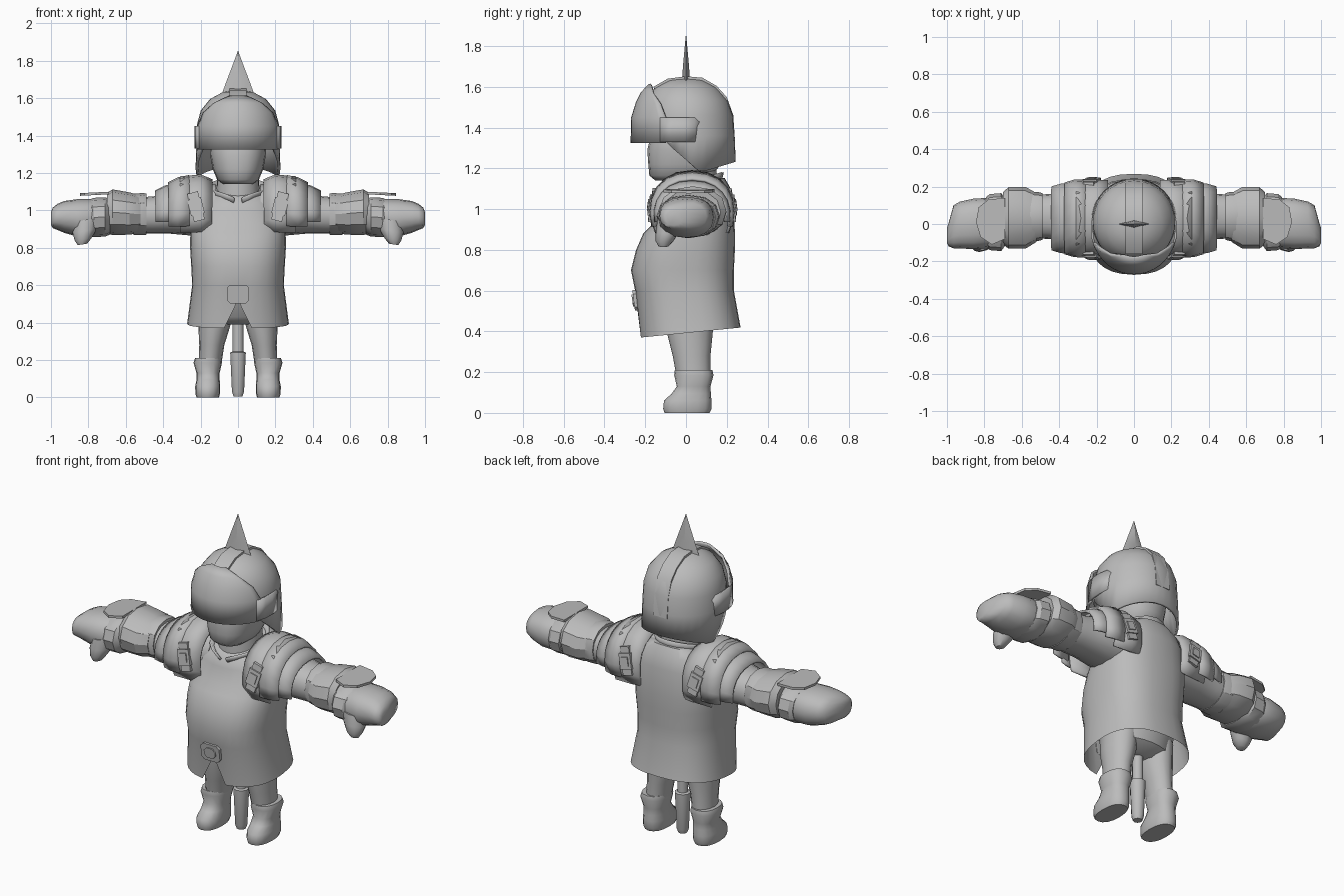
import bpy, bmesh, math
from math import sin, cos, pi, radians
from mathutils import Vector

if "Cube" in bpy.data.objects:
    bpy.data.objects.remove(bpy.data.objects["Cube"])

steel = bpy.data.materials.new("plain_grey")
steel.diffuse_color = (0.5, 0.5, 0.5, 1)
steel.use_nodes = True
steel.node_tree.nodes["Principled BSDF"].inputs["Base Color"].default_value = steel.diffuse_color


def spow(v, e):
    return math.copysign(abs(v) ** e, v)


def finish(name, bm, mirror=False, thick=0, angle=40):
    bmesh.ops.recalc_face_normals(bm, faces=bm.faces)
    me = bpy.data.meshes.new(name)
    bm.to_mesh(me)
    bm.free()
    me.materials.append(steel)
    ob = bpy.data.objects.new(name, me)
    bpy.context.collection.objects.link(ob)
    if thick:
        m = ob.modifiers.new("thickness", "SOLIDIFY")
        m.thickness = thick
        m.offset = 0
    if mirror:
        m = ob.modifiers.new("mirror", "MIRROR")
        m.use_bisect_axis[0] = False
        m.use_mirror_merge = False
    bpy.ops.object.select_all(action="DESELECT")
    bpy.context.view_layer.objects.active = ob
    ob.select_set(True)
    bpy.ops.object.shade_smooth_by_angle(angle=radians(angle))
    return ob


def loft(name, rings, closed=True, caps=(True, True), **kw):
    """Skin a list of equally long point rings."""
    bm = bmesh.new()
    rows = [[bm.verts.new(p) for p in r] for r in rings]
    n = len(rows[0])
    for a, b in zip(rows, rows[1:]):
        for i in range(n if closed else n - 1):
            j = (i + 1) % n
            bm.faces.new((a[i], a[j], b[j], b[i]))
    if closed:
        for cap, row in zip(caps, (rows[0], rows[-1])):
            if cap:
                bm.faces.new(row)
    return finish(name, bm, **kw)


def zring(z, rx, yf, yb, xc=0, n=24, e=1.0, zf=None):
    """Horizontal ring; angle 0 faces the front."""
    out = []
    for i in range(n):
        a = 2 * pi * i / n
        y = (yf + yb) / 2 - (yb - yf) / 2 * spow(cos(a), e)
        x = xc + rx * spow(sin(a), e)
        out.append((x, y, zf(x, y, z) if zf else z))
    return out


def xring(x, yc, zc, ry, rz, n=16, a0=0, a1=360, e=0.9):
    """Ring around the arm; angle 0 points up, an open arc if a1-a0 < 360."""
    full = a1 - a0 >= 360
    out = []
    for i in range(n):
        a = radians(a0 + (a1 - a0) * i / (n if full else n - 1))
        out.append((x, yc - ry * spow(sin(a), e), zc + rz * spow(cos(a), e)))
    return out


def plate(name, pts, depth, **kw):
    """Flat polygon pushed along a vector."""
    d = Vector(depth)
    return loft(name, [pts, [tuple(Vector(p) + d) for p in pts]], angle=30, **kw)


# Tunic with slanted hem, front notch and slanted neckline
def hem(x, y, z):
    return 0.52 if y < -0.2 and abs(x) < 0.01 else 0.392 + 0.1 * y


def neckline(x, y, z):
    return z + 0.28 * (y - 0.04)


T = [(0.6, .245, -.25, .235), (.7, .25, -.27, .235), (.8, .256, -.245, .24),
     (.88, .255, -.21, .24)]
rings = [zring(.4, .272, -.225, .268, n=32, e=.8, zf=hem)]
rings += [zring(*t, n=32, e=.8) for t in T]
rings += [zring(*t, n=32, e=.85, zf=neckline) for t in
          [(.98, .25, -.17, .235), (1.06, .22, -.145, .215), (1.11, .165, -.12, .19), (1.12, .11, -.09, .15)]]
loft("tunic", rings, caps=(False, True), angle=50)
loft("pelvis", [zring(.39, .1, -.05, .09), zring(.43, .2, -.1, .15), zring(.6, .225, -.15, .2)])

# Belt buckle
for nm, w, h, y in (("belt_buckle", .06, .05, -.257), ("belt_buckle_centre", .036, .03, -.264)):
    c = .018
    pts = [(-w, -h + c), (-w + c, -h), (w - c, -h), (w, -h + c), (w, h - c), (w - c, h), (-w + c, h), (-w, h - c)]
    plate(nm, [(px, y - .13 * pz, .552 + pz) for px, pz in pts], (0, .02, 0))

# Legs, boots and hanging scabbard
loft("leg", [zring(z, r, f, b, xc=x, n=16) for z, r, f, b, x in
             [(.17, .06, -.045, .12, .15), (.28, .067, -.065, .12, .14),
              (.38, .085, -.09, .13, .127), (.5, .09, -.1, .14, .12)]], mirror=True)
loft("boot", [zring(z, r, f, b, xc=x, n=16, e=.85) for z, r, f, b, x in
              [(0, .06, -.105, .115, .162), (.02, .066, -.112, .125, .162), (.06, .067, -.108, .125, .162),
               (.095, .062, -.07, .122, .16), (.13, .062, -.045, .12, .16), (.185, .076, -.058, .135, .162),
               (.21, .07, -.055, .13, .16)]], mirror=True, angle=50)
loft("scabbard", [zring(z, r, .03 - r, .03 + r, n=10) for z, r in
                  [(.005, .025), (.03, .034), (.24, .044), (.245, .03), (.43, .03)]])

# Neck, collar and head
loft("neck", [zring(z, r, f, b) for z, r, f, b in
              [(1.0, .12, -.1, .15), (1.1, .115, -.1, .15), (1.2, .11, -.09, .15)]])
col = []
for z, r, f, b in [(1.085, .125, -.115, .165), (1.135, .15, -.15, .18)]:
    row = []
    for i in range(17):
        a = radians(9 + 342 * i / 16)
        y = (f + b) / 2 - (b - f) / 2 * cos(a)
        row.append((r * sin(a), y, z + .3 * (y - .03) - (.015 if i in (0, 16) else 0)))
    col.append(row)
loft("collar", col, closed=False, thick=.012)
loft("head", [zring(z, r, f, b, n=20, e=.85) for z, r, f, b in
              [(1.14, .08, -.15, .08), (1.165, .112, -.18, .13), (1.22, .135, -.185, .17), (1.29, .148, -.19, .18),
               (1.33, .15, -.18, .18), (1.42, .13, -.16, .16)]], angle=50)


# Helmet dome with open face and lowered neck guard
def rim(x, y, z):
    if y < -.1:
        return 1.34
    return 1.33 - .15 * (y + .1) / .17 if y < .07 else 1.18 + .05 * (y - .07) / .16


H = [(1.2, .22, -.2, .237), (1.36, .215, -.205, .232), (1.46, .212, -.205, .225), (1.53, .193, -.19, .2),
     (1.59, .145, -.15, .15), (1.625, .08, -.09, .09), (1.635, .02, -.02, .02)]
loft("helmet", [zring(*h, n=32, zf=rim if i == 0 else None) for i, h in enumerate(H)],
     caps=(False, True), thick=.014, angle=50)

# Visor and its side straps
rows = []
for z, a, b, ext in [(1.325, .222, .235, 1.27), (1.45, .222, .232, 1.27), (1.52, .205, .21, 1.1),
                     (1.57, .178, .185, .8), (1.61, .125, .148, .35)]:
    rows.append([(a * sin(t), -.03 - b * cos(t), z) for t in [ext * (k / 8 - 1) for k in range(17)]])
loft("visor", rows, closed=False, thick=.014, angle=50)
S = [(1.15, 1.33, 1.45), (1.4, 1.33, 1.45), (1.65, 1.33, 1.45), (1.88, 1.33, 1.45), (2.02, 1.36, 1.42)]
loft("visor_strap", [[(.226 * sin(t), -.03 - .235 * cos(t), z) for t, lo, hi in S for z in [(lo, hi)[k]]]
                     for k in (0, 1)], closed=False, thick=.012, mirror=True)

# Crest band over the top and down the back
B = [(-.16, 1.6), (-.09, 1.64), (0, 1.652), (.08, 1.645), (.15, 1.605), (.2, 1.55), (.228, 1.46), (.24, 1.34)]
band = []
for y, z in B:
    s = 1 - .03 / Vector((y, z - 1.35)).length
    yi, zi = y * s, 1.35 + (z - 1.35) * s
    band.append([(-.045, yi, zi), (-.045, y, z), (.045, y, z), (.045, yi, zi)])
loft("crest_band", band, angle=35)

# Helmet spike
loft("spike", [[(-x, 0, z), (0, -y, z), (x, 0, z), (0, y, z)] for z, x, y in
               [(1.6, .095, .022), (1.7, .058, .015), (1.8, .02, .006), (1.852, .001, .001)]], angle=30)

# Arms
loft("arm", [xring(*r) for r in
             [(.12, .04, 1.0, .15, .14), (.25, .04, 1.0, .155, .135), (.36, .04, .985, .13, .11),
              (.45, .04, .975, .12, .1), (.58, .04, .97, .115, .095), (.72, .02, .965, .11, .085)]], mirror=True)

# Layered pauldrons
P = [("pauldron_inner", 120, [(.14, .04, .985, .19, .175), (.2, .03, .99, .2, .195), (.31, .03, .985, .195, .19)]),
     ("pauldron_middle", 108, [(.26, .03, .985, .203, .197), (.32, .03, .98, .2, .19), (.37, .03, .975, .185, .17)]),
     ("pauldron_outer", 100, [(.33, .03, .975, .185, .168), (.39, .03, .97, .18, .155), (.44, .03, .965, .165, .135)])]
for nm, half, R in P:
    loft(nm, [xring(*r, n=13, a0=-half, a1=half) for r in R], closed=False, thick=.014, mirror=True, angle=35)

# Shoulder straps and buckles, front and back
for nm, y0, s in (("front", -.175, 1), ("back", .235, -1)):
    for part, w, h, d in (("strap", .03, .075, 0), ("buckle", .038, .042, .008), ("buckle_centre", .022, .024, .014)):
        pts = []
        for px, pz in ((-w, -h), (w, -h), (w, h), (-w, h)):
            pts.append((.225 + px * .95 + pz * .25, y0 - s * d + s * .15 * pz, 1.02 + pz - px * .25))
        plate(f"shoulder_{part}_{nm}", pts, (0, s * .02, 0), mirror=True)

# Forearm bands and bracer
loft("elbow_band", [xring(*r, n=12) for r in
                    [(.49, .04, .98, .125, .11), (.51, .04, .98, .13, .113), (.56, .04, .978, .135, .11)]],
     mirror=True, angle=30)
loft("bracer", [xring(*r, n=12) for r in
                [(.52, .035, .98, .13, .1), (.58, .033, .983, .165, .113), (.67, .033, .99, .165, .122),
                 (.7, .03, .985, .14, .11), (.695, .03, .98, .115, .09)]], mirror=True, angle=30)
loft("wrist_cuff", [xring(*r, n=12) for r in
                    [(.685, .01, .965, .12, .095), (.71, .01, .965, .155, .105), (.77, .01, .962, .15, .105),
                     (.79, .01, .96, .135, .1)]], mirror=True, angle=30)
# Back-of-hand guard
G = [(.69, -.09), (.76, -.12), (.82, -.08), (.845, 0), (.83, .08), (.78, .12), (.69, .13)]
plate("hand_guard", [(x, y + .01, 1.085 - .05 * (x - .7)) for x, y in G], (0, 0, .014), mirror=True)

# Mitten hand with thumb
loft("hand", [xring(*r, n=16, e=.85) for r in
              [(.72, .01, .965, .1, .085), (.78, .005, .96, .135, .1), (.86, 0, .96, .135, .1),
               (.93, -.005, .965, .125, .085), (.965, -.015, .965, .115, .07), (.99, -.055, .96, .065, .055),
               (1.0, -.06, .955, .04, .035)]], mirror=True, angle=50)
loft("thumb", [[(x + rx * sin(a), y + ry * cos(a), z - .15 * rx * sin(a))
                for a in [2 * pi * k / 12 for k in range(12)]] for x, y, z, rx, ry in
               [(.81, -.07, .95, .07, .07), (.82, -.09, .89, .065, .058), (.828, -.105, .845, .045, .045),
                (.832, -.11, .818, .025, .025)]], mirror=True, angle=50)
